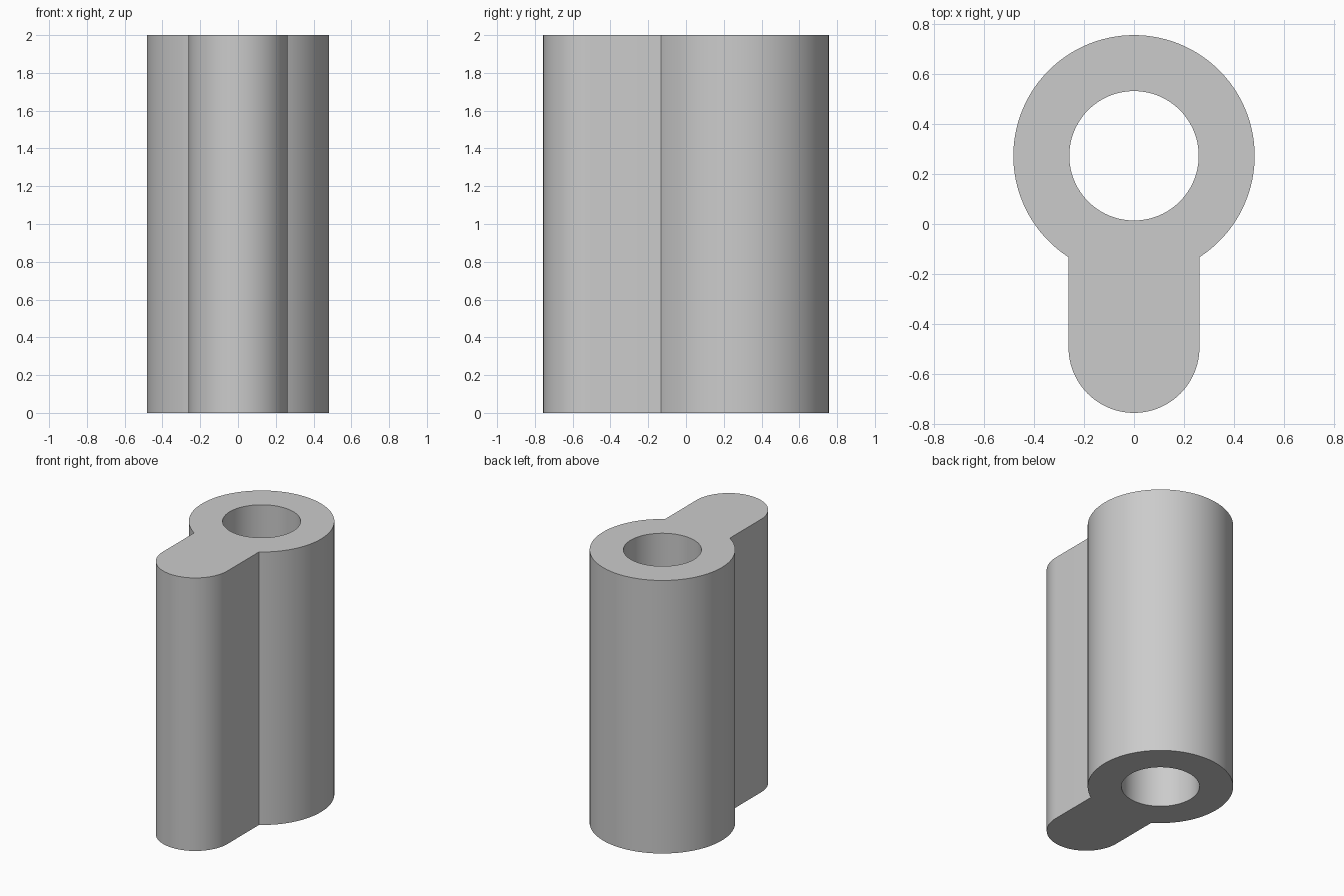
import bpy, bmesh
from math import pi, sin, cos, acos

cube = bpy.data.objects.get("Cube")
if cube:
    bpy.data.objects.remove(cube, do_unlink=True)

HEIGHT = 2.0
RING_Y, RING_R, HOLE_R = 0.273, 0.483, 0.259
STEM_R = 0.262
TIP_Y = STEM_R - 0.756


def arc(cy, radius, start, end, steps):
    """Points on an arc centred on x = 0, both ends included."""
    angles = [start + (end - start) * i / steps for i in range(steps + 1)]
    return [(radius * cos(a), cy + radius * sin(a), 0) for a in angles]


def add_loop(bm, points):
    verts = [bm.verts.new(p) for p in points]
    return [bm.edges.new((v, verts[i - 1])) for i, v in enumerate(verts)]


# Keyhole outline: large ring arc, then the rounded end of the stem
corner = acos(STEM_R / RING_R)
outline = arc(RING_Y, RING_R, -corner, pi + corner, 96)
outline += arc(TIP_Y, STEM_R, pi, 2 * pi, 48)
bore = arc(RING_Y, HOLE_R, 0, 2 * pi, 96)[:-1]

# Fill between outline and bore, then extrude to full height
bm = bmesh.new()
edges = add_loop(bm, outline) + add_loop(bm, bore)
bmesh.ops.triangle_fill(bm, edges=edges, use_beauty=True)
result = bmesh.ops.extrude_face_region(bm, geom=bm.faces[:], use_keep_orig=True)
top = [g for g in result["geom"] if isinstance(g, bmesh.types.BMVert)]
bmesh.ops.translate(bm, verts=top, vec=(0, 0, HEIGHT))
bmesh.ops.recalc_face_normals(bm, faces=bm.faces[:])

mesh = bpy.data.meshes.new("keyhole_sleeve")
bm.to_mesh(mesh)
bm.free()
sleeve = bpy.data.objects.new("keyhole_sleeve", mesh)
bpy.context.collection.objects.link(sleeve)

# Plain grey material
grey = bpy.data.materials.new("light_grey")
grey.use_nodes = True
colour = (0.6, 0.6, 0.6, 1)
grey.diffuse_color = colour
grey.node_tree.nodes["Principled BSDF"].inputs["Base Color"].default_value = colour
mesh.materials.append(grey)

# Smooth walls with sharp rims and corners
bpy.ops.object.select_all(action="DESELECT")
sleeve.select_set(True)
bpy.context.view_layer.objects.active = sleeve
bpy.ops.object.shade_smooth_by_angle(angle=pi / 6)
